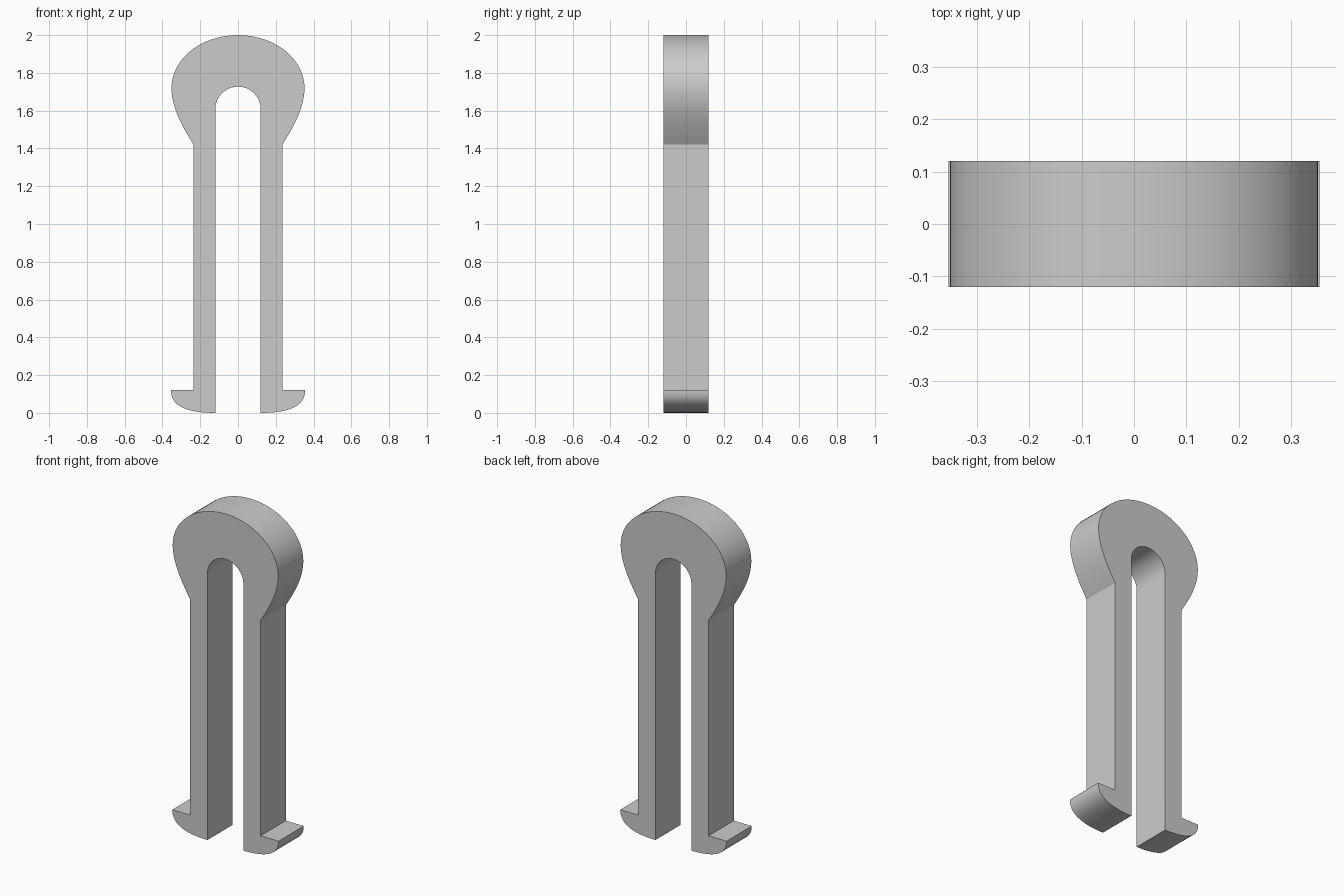
import bpy, bmesh, math
from mathutils import Vector
from mathutils.geometry import interpolate_bezier

cube = bpy.data.objects.get("Cube")
if cube:
    bpy.data.objects.remove(cube, do_unlink=True)

DEPTH = 0.24
INNER, OUTER = 0.12, 0.235        # inner and outer faces of each leg
FOOT, HEAD = 0.355, 0.352         # half widths of the feet and the head
ROUND = 0.5523                    # handle length for a quarter ellipse


def curve(a, b, c, d, steps=20):
    """Points of a cubic curve in the x-z plane."""
    pts = interpolate_bezier(*[Vector((x, z, 0)) for x, z in (a, b, c, d)], steps)
    return [(p.x, p.y) for p in pts]


def quarter(top, side):
    """Quarter ellipse from a top point on the axis to a side point."""
    w, h = side[0] - top[0], top[1] - side[1]
    return curve(top, (top[0] + w * ROUND, top[1]),
                 (side[0], side[1] + h * ROUND), side)


# Half outline, from the crown down the outside and back up the slot
half = quarter((0, 2.0), (HEAD, 1.72))
half += curve((HEAD, 1.72), (HEAD, 1.62), (0.298, 1.52), (OUTER, 1.42))[1:]
half += [(OUTER, 0.12)]
half += curve((FOOT, 0.12), (FOOT, 0.04), (0.28, 0), (INNER, 0))
half += reversed(quarter((0, 1.727), (INNER, 1.607)))

# Mirror the half and close the outline
outline = half + [(-x, z) for x, z in reversed(half[1:-1])]

# The outline crosses the axis at the crown and at the slot top,
# so the mirrored side joins on at both ends of the half
bm = bmesh.new()
face = bm.faces.new([bm.verts.new((x, -DEPTH / 2, z)) for x, z in outline])
ext = bmesh.ops.extrude_face_region(bm, geom=[face])
bmesh.ops.translate(bm, vec=(0, DEPTH, 0),
                    verts=[v for v in ext["geom"] if isinstance(v, bmesh.types.BMVert)])
bmesh.ops.recalc_face_normals(bm, faces=bm.faces)

mesh = bpy.data.meshes.new("split_pin_clip")
bm.to_mesh(mesh)
bm.free()
clip = bpy.data.objects.new("split_pin_clip", mesh)
bpy.context.collection.objects.link(clip)

# Plain grey plastic
grey = bpy.data.materials.new("light_grey")
grey.use_nodes = True
colour = (0.6, 0.6, 0.6, 1)
grey.diffuse_color = colour
grey.node_tree.nodes["Principled BSDF"].inputs["Base Color"].default_value = colour
mesh.materials.append(grey)

# Smooth curves with crisp corners
bpy.ops.object.select_all(action="DESELECT")
clip.select_set(True)
bpy.context.view_layer.objects.active = clip
bpy.ops.object.shade_smooth_by_angle(angle=math.radians(22))
